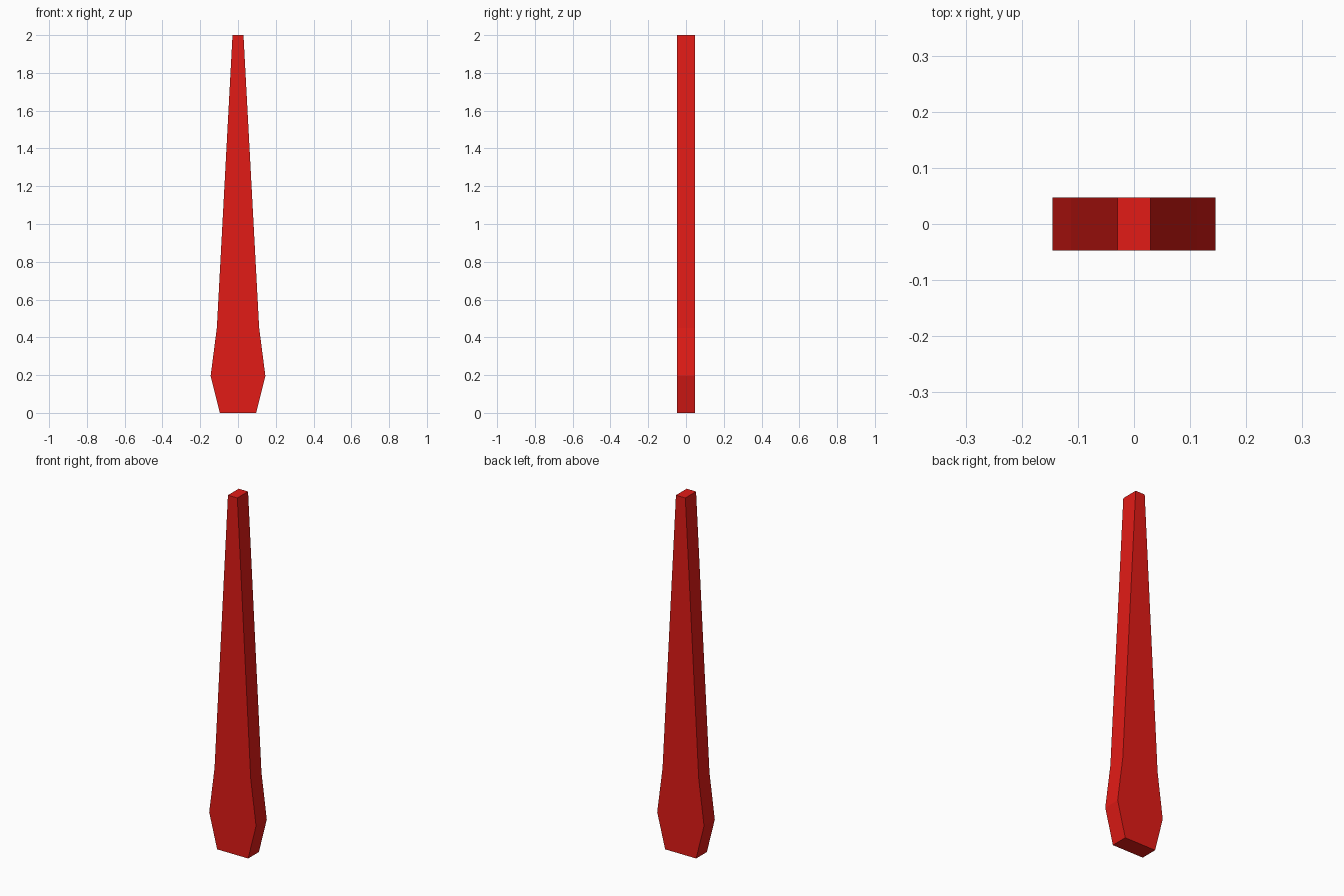
import bpy, bmesh

if "Cube" in bpy.data.objects:
    bpy.data.objects.remove(bpy.data.objects["Cube"])

HALF_DEPTH = 0.0475
# Half outline from the base up: (half width, height)
OUTLINE = [(0.096, 0.0), (0.145, 0.195), (0.112, 0.45), (0.029, 2.0)]

# Mirror the half outline into one closed front profile
profile = OUTLINE + [(-x, z) for x, z in reversed(OUTLINE)]

# Tapered blade: front profile extruded through its depth
bm = bmesh.new()
front = bm.faces.new([bm.verts.new((x, -HALF_DEPTH, z)) for x, z in profile])
result = bmesh.ops.extrude_face_region(bm, geom=[front], use_keep_orig=True)
back = [v for v in result["geom"] if isinstance(v, bmesh.types.BMVert)]
bmesh.ops.translate(bm, verts=back, vec=(0, 2 * HALF_DEPTH, 0))
bmesh.ops.recalc_face_normals(bm, faces=bm.faces)

mesh = bpy.data.meshes.new("tapered_blade")
bm.to_mesh(mesh)
bm.free()
blade = bpy.data.objects.new("tapered_blade", mesh)
bpy.context.collection.objects.link(blade)

# Deep red finish
red = bpy.data.materials.new("red")
red.diffuse_color = (0.76, 0.011, 0.008, 1)
red.use_nodes = True
red.node_tree.nodes["Principled BSDF"].inputs["Base Color"].default_value = red.diffuse_color
mesh.materials.append(red)
